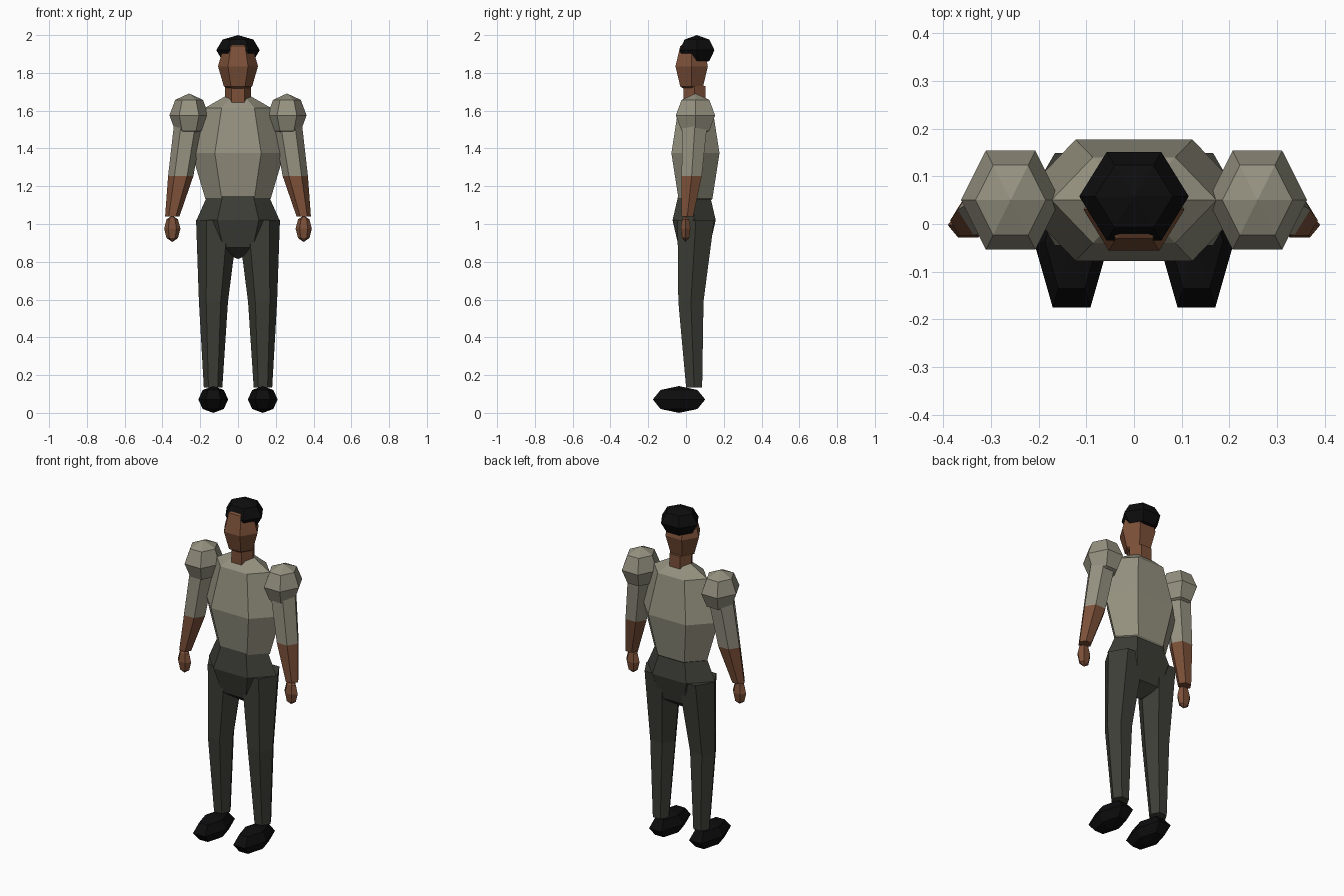
import bpy, bmesh, math

if "Cube" in bpy.data.objects:
    bpy.data.objects.remove(bpy.data.objects["Cube"])

SIDES = 6


def material(name, rgb):
    m = bpy.data.materials.new(name)
    m.diffuse_color = (*rgb, 1)
    m.use_nodes = True
    m.node_tree.nodes["Principled BSDF"].inputs["Base Color"].default_value = m.diffuse_color
    return m


SHIRT = material("shirt_grey", (0.30, 0.285, 0.215))
TROUSER = material("trouser_olive", (0.046, 0.047, 0.037))
SKIN = material("skin_brown", (0.20, 0.08, 0.04))
BLACK = material("hair_and_shoe_black", (0.004, 0.004, 0.0045))


def loft(name, sections, mat):
    """Six-sided tube through horizontal sections (x, y, z, rx, ry), bottom to top."""
    bm = bmesh.new()
    rings = []
    for x, y, z, rx, ry in sections:
        if rx == 0:
            rings.append([bm.verts.new((x, y, z))])
        else:
            angles = [2 * math.pi * i / SIDES for i in range(SIDES)]
            rings.append([bm.verts.new((x + rx * math.cos(a), y + ry * math.sin(a), z))
                          for a in angles])
    for low, high in zip(rings, rings[1:]):
        for i in range(SIDES):
            j = (i + 1) % SIDES
            quad = [low[i % len(low)], low[j % len(low)],
                    high[j % len(high)], high[i % len(high)]]
            bm.faces.new(list(dict.fromkeys(quad)))
    for ring in (rings[0], rings[-1]):
        if len(ring) > 1:
            bm.faces.new(ring)
    bmesh.ops.recalc_face_normals(bm, faces=bm.faces)
    mesh = bpy.data.meshes.new(name)
    bm.to_mesh(mesh)
    bm.free()
    mesh.materials.append(mat)
    obj = bpy.data.objects.new(name, mesh)
    bpy.context.collection.objects.link(obj)
    return obj


def ball(name, centre, radii, mat):
    """Faceted ellipsoid: two poles and three rings."""
    x, y, z = centre
    rx, ry, rz = radii
    k = math.sqrt(0.5)
    rows = [(-1, 0), (-k, k), (0, 1), (k, k), (1, 0)]
    return loft(name, [(x, y, z + rz * h, rx * r, ry * r) for h, r in rows], mat)


# Body core
ball("torso", (0, 0.05, 1.375), (0.245, 0.147, 0.34), SHIRT)
ball("pelvis", (0, 0.043, 1.02), (0.22, 0.132, 0.205), TROUSER)
loft("neck", [(0, 0.045, 1.62, 0.068, 0.068), (0, 0.045, 1.73, 0.068, 0.068)], SKIN)
ball("head", (0, 0.03, 1.835), (0.106, 0.099, 0.15), SKIN)
ball("hair", (0, 0.058, 1.92), (0.115, 0.107, 0.08), BLACK)

# Limbs, once for each side
for side, s in (("left", 1), ("right", -1)):
    hip = (s * 0.11, 0.052, 1.02, 0.112, 0.112)
    knee = (s * 0.13, 0.026, 0.59, 0.077, 0.077)
    ankle = (s * 0.132, 0.043, 0.135, 0.049, 0.049)
    loft(side + "_thigh", [knee, hip], TROUSER)
    loft(side + "_shin", [ankle, knee], TROUSER)
    ball(side + "_shoe", (s * 0.131, -0.037, 0.071), (0.079, 0.16, 0.071), BLACK)

    top = (s * 0.257, 0.05, 1.57, 0.077, 0.077)
    elbow = (s * 0.303, 0.03, 1.255, 0.067, 0.062)
    wrist = (s * 0.348, 0.007, 1.04, 0.038, 0.036)
    ball(side + "_shoulder", (s * 0.259, 0.05, 1.575), (0.104, 0.12, 0.116), SHIRT)
    loft(side + "_sleeve", [elbow, top], SHIRT)
    loft(side + "_forearm", [wrist, elbow], SKIN)
    ball(side + "_hand", (s * 0.348, -0.002, 0.975), (0.043, 0.03, 0.07), SKIN)
